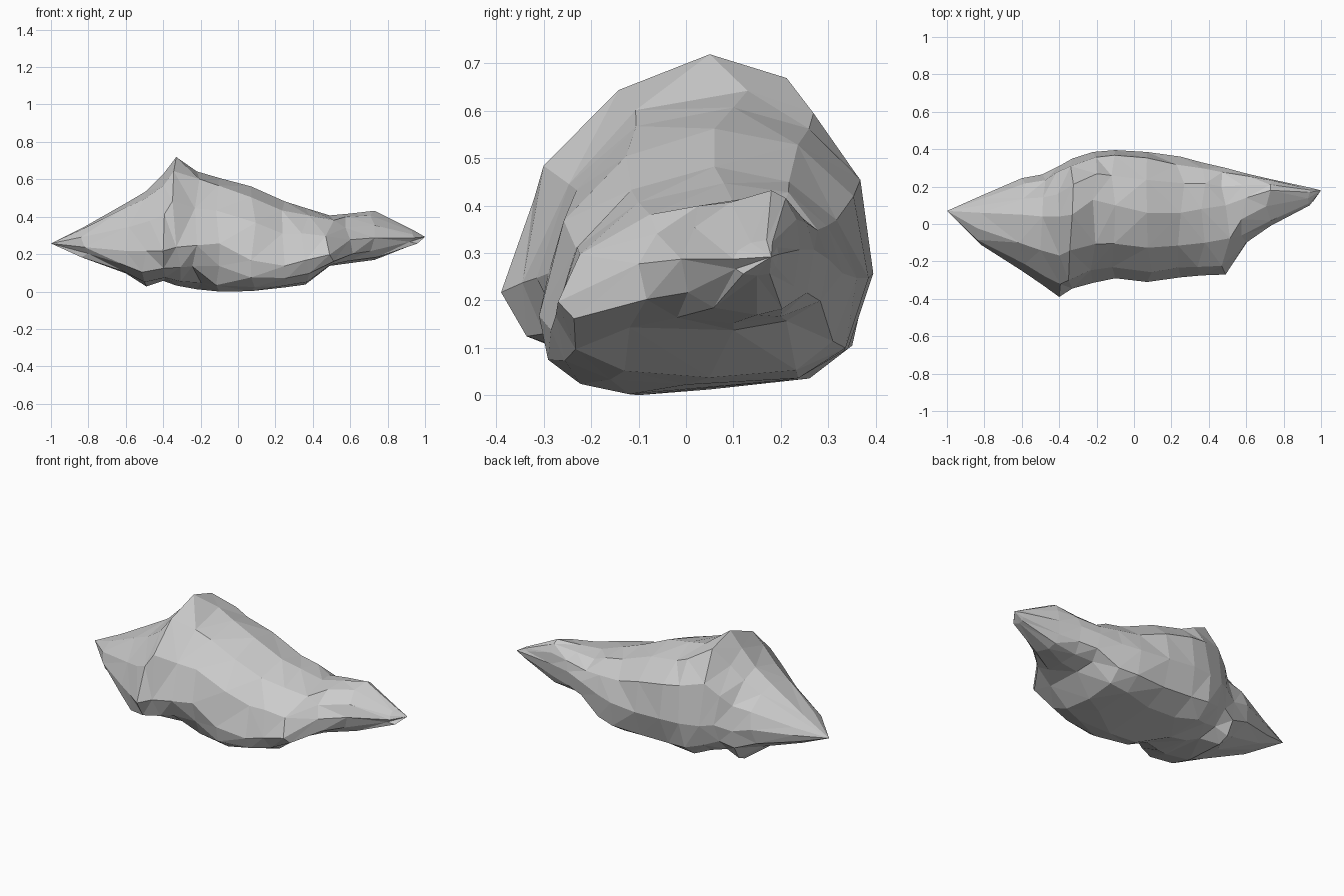
import bpy, bmesh, math, random
from mathutils import Vector

random.seed(4)

# Stations along the rock: x, front (y,z), back (y,z), top (y,z), bottom (y,z)
STATIONS = [
    (-0.82, -0.11, 0.24, 0.15, 0.26, 0.06, 0.35, 0.00, 0.18),
    (-0.60, -0.25, 0.22, 0.245, 0.27, 0.05, 0.475, 0.00, 0.10),
    (-0.49, -0.325, 0.22, 0.265, 0.24, 0.04, 0.54, 0.14, 0.03),
    (-0.40, -0.39, 0.22, 0.31, 0.27, 0.04, 0.63, 0.08, 0.06),
    (-0.33, -0.345, 0.24, 0.35, 0.26, 0.05, 0.722, 0.05, 0.035),
    (-0.22, -0.315, 0.25, 0.385, 0.26, 0.13, 0.645, 0.05, 0.015),
    (-0.10, -0.29, 0.26, 0.395, 0.26, 0.10, 0.61, -0.10, 0.003),
    (0.07, -0.31, 0.17, 0.385, 0.25, 0.06, 0.565, -0.12, 0.005),
    (0.25, -0.285, 0.14, 0.36, 0.25, 0.06, 0.485, 0.00, 0.025),
    (0.36, -0.275, 0.17, 0.33, 0.26, 0.08, 0.45, 0.05, 0.04),
    (0.49, -0.27, 0.20, 0.30, 0.29, 0.10, 0.41, 0.10, 0.14),
    (0.60, -0.10, 0.28, 0.27, 0.31, 0.14, 0.42, 0.10, 0.155),
    (0.73, -0.01, 0.29, 0.24, 0.31, 0.18, 0.435, 0.15, 0.172),
    (0.94, 0.10, 0.29, 0.195, 0.30, 0.17, 0.33, 0.15, 0.255),
]
TIPS = [(-1.0, 0.07, 0.26), (1.0, 0.18, 0.295)]
SEG = 3          # segments per quarter of a section


def fullness(x):
    """Roundness of front-top, top-back, back-bottom, bottom-front quarters."""
    if x < -0.36:
        return 1.95, 1.7, 2.0, 2.6       # sharp left wedge, flat below
    if x < -0.25:
        return 2.0, 2.2, 2.5, 2.1        # peak
    if x < 0:
        return 2.1, 2.3, 3.0, 1.9        # main bulk, undercut in front
    if x < 0.45:
        return 2.1, 2.2, 3.1, 2.3
    return 1.8, 2.0, 2.5, 2.6            # right spike


def section(st):
    """Closed ring through the four extreme points, bulging between them."""
    x = st[0]
    pts = [Vector(st[i:i + 2]) for i in (1, 5, 3, 7)]   # front, top, back, bottom
    ring = []
    for q, full in enumerate(fullness(x)):
        a, b = pts[q], pts[(q + 1) % 4]
        # quarter centre: y from the top/bottom point, z from the side point
        c = Vector((b.x, a.y)) if q % 2 == 0 else Vector((a.x, b.y))
        for k in range(SEG):
            t = k / SEG * math.pi / 2
            u, v = math.cos(t) ** (2 / full), math.sin(t) ** (2 / full)
            p = c + (a - c) * u + (b - c) * v
            dx = 0.0
            if k:   # chipped, uneven facets
                p = c + (p - c) * random.uniform(0.97, 1.03)
                dx = random.uniform(-0.025, 0.025)
            ring.append((x + dx, p.x, max(p.y, 0.003)))
    return ring


bm = bmesh.new()
rings = [[bm.verts.new(p) for p in section(s)] for s in STATIONS]
n = SEG * 4

# Skin between stations
for r0, r1 in zip(rings, rings[1:]):
    for i in range(n):
        j = (i + 1) % n
        bm.faces.new((r0[i], r0[j], r1[j], r1[i]))

# Pointed ends
for tip, ring in zip(TIPS, (rings[0], rings[-1])):
    v = bm.verts.new(tip)
    for i in range(n):
        bm.faces.new((v, ring[i], ring[(i + 1) % n]))

bmesh.ops.triangulate(bm, faces=bm.faces[:], quad_method='SHORT_EDGE')
bmesh.ops.recalc_face_normals(bm, faces=bm.faces[:])

# Rest the lowest point on the ground
low = min(v.co.z for v in bm.verts)
for v in bm.verts:
    v.co.z -= low

mesh = bpy.data.meshes.new("rock")
bm.to_mesh(mesh)
bm.free()
rock = bpy.data.objects.new("rock", mesh)
bpy.context.collection.objects.link(rock)
